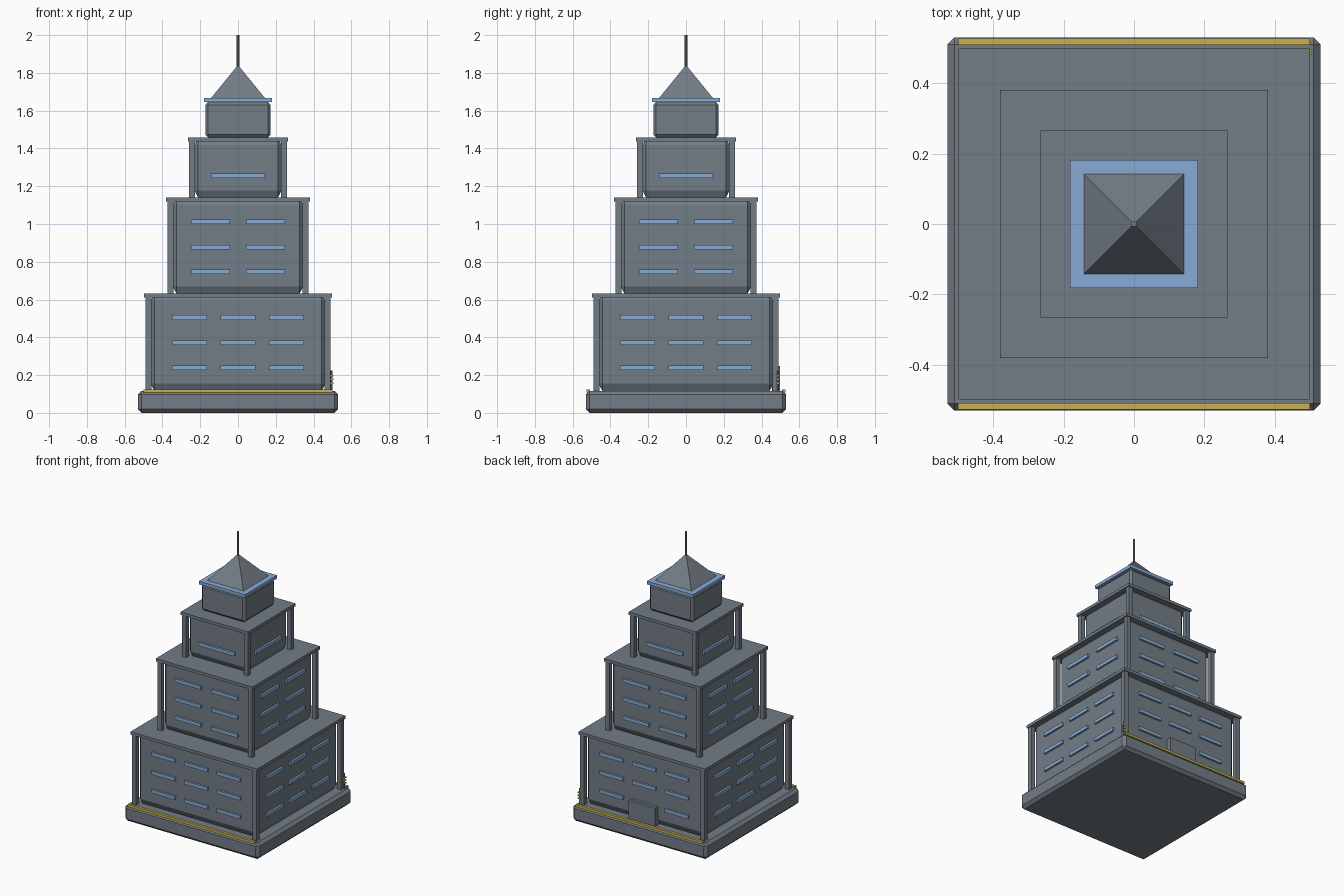
import bpy, bmesh, math
from mathutils import Matrix

if "Cube" in bpy.data.objects:
    bpy.data.objects.remove(bpy.data.objects["Cube"])


def material(name, rgb):
    m = bpy.data.materials.new(name)
    m.diffuse_color = (*rgb, 1)
    m.use_nodes = True
    m.node_tree.nodes["Principled BSDF"].inputs["Base Color"].default_value = m.diffuse_color
    return m


STONE = material("slate_grey", (0.17, 0.205, 0.24))
BLUE = material("light_blue", (0.245, 0.41, 0.66))
GOLD = material("gold", (0.58, 0.43, 0.08))


def finish(name, bm, mat):
    bmesh.ops.recalc_face_normals(bm, faces=bm.faces)
    me = bpy.data.meshes.new(name)
    bm.to_mesh(me)
    bm.free()
    me.materials.append(mat)
    ob = bpy.data.objects.new(name, me)
    bpy.context.collection.objects.link(ob)
    return ob


def add_box(bm, x0, x1, y0, y1, z0, z1):
    mat = Matrix.Translation(((x0 + x1) / 2, (y0 + y1) / 2, (z0 + z1) / 2))
    mat = mat @ Matrix.Diagonal((x1 - x0, y1 - y0, z1 - z0, 1))
    return bmesh.ops.create_cube(bm, size=1, matrix=mat)["verts"]


def box(name, x0, x1, y0, y1, z0, z1, mat=STONE):
    bm = bmesh.new()
    add_box(bm, x0, x1, y0, y1, z0, z1)
    return finish(name, bm, mat)


def chamfered_block(name, half, z0, z1, bevel, bevel_z):
    """Square block with chamfered edges, deeper in height than in width."""
    k = bevel / bevel_z
    bm = bmesh.new()
    add_box(bm, -half, half, -half, half, 0, (z1 - z0) * k)
    bmesh.ops.bevel(bm, geom=bm.edges[:], offset=bevel, segments=1, affect='EDGES')
    for v in bm.verts:
        v.co.z = z0 + v.co.z / k
    return finish(name, bm, STONE)


def cone(name, r1, r2, z0, z1, sides, x=0, y=0, turn=0):
    bm = bmesh.new()
    mat = Matrix.Translation((x, y, (z0 + z1) / 2)) @ Matrix.Rotation(turn, 4, 'Z')
    bmesh.ops.create_cone(bm, cap_ends=True, segments=sides, radius1=r1,
                          radius2=r2, depth=z1 - z0, matrix=mat)
    return finish(name, bm, STONE)


def tier(name, slab, z0, z1, win_x, win_z, win_w):
    """Wall block, corner pillars, roof slab and window bars on four sides."""
    wall = slab - 0.035
    chamfered_block(name + "_walls", wall, z0, z1 - 0.002, 0.02, 0.038)
    box(name + "_roof_slab", -slab, slab, -slab, slab, z1 - 0.021, z1)
    bm = bmesh.new()
    outer, inner = slab - 0.007, slab - 0.039
    for sx in (-1, 1):
        for sy in (-1, 1):
            xs = sorted((sx * outer, sx * inner))
            ys = sorted((sy * outer, sy * inner))
            add_box(bm, *xs, *ys, z0, z1 - 0.02)
    finish(name + "_corner_pillars", bm, STONE)
    bm = bmesh.new()
    for side in range(4):
        turn = Matrix.Rotation(side * math.pi / 2, 3, 'Z')
        for x in win_x:
            for z in win_z:
                vs = add_box(bm, x - win_w / 2, x + win_w / 2,
                             -wall - 0.014, -wall + 0.005, z - 0.012, z + 0.012)
                bmesh.ops.rotate(bm, verts=vs, cent=(0, 0, 0), matrix=turn)
    finish(name + "_windows", bm, BLUE)


# Foundation and stepped tiers
chamfered_block("foundation", 0.53, 0, 0.117, 0.02, 0.02)
tier("lower_tier", 0.498, 0.117, 0.632, (-0.257, 0, 0.257), (0.24, 0.372, 0.505), 0.184)
tier("middle_tier", 0.381, 0.632, 1.14, (-0.145, 0.145), (0.746, 0.878, 1.012), 0.206)
tier("upper_tier", 0.266, 1.14, 1.458, (0,), (1.255,), 0.286)

# Top room, eave, roof and spire
chamfered_block("top_room", 0.173, 1.458, 1.647, 0.015, 0.017)
box("eave", -0.181, 0.181, -0.181, 0.181, 1.645, 1.668, BLUE)
cone("pyramid_roof", 0.142 * math.sqrt(2), 0, 1.668, 1.842, 4, turn=math.pi / 4)
cone("spire", 0.008, 0.008, 1.82, 2.0, 8)

# Gold trim along front and back of the foundation
for label, s in (("front", -1), ("back", 1)):
    ys = sorted((s * 0.508, s * 0.527))
    box(label + "_trim", -0.5, 0.5, *ys, 0.108, 0.125, GOLD)

# Back door
box("back_door", -0.105, 0.105, 0.455, 0.498, 0.115, 0.247)

# Small corner post with gold rungs
cone("corner_post", 0.005, 0.005, 0.115, 0.225, 8, x=0.496, y=0.488)
for i in range(3):
    z = 0.157 + i * 0.02
    box("rung_%d" % (i + 1), 0.488, 0.506, 0.48, 0.496, z - 0.004, z + 0.004, GOLD)
